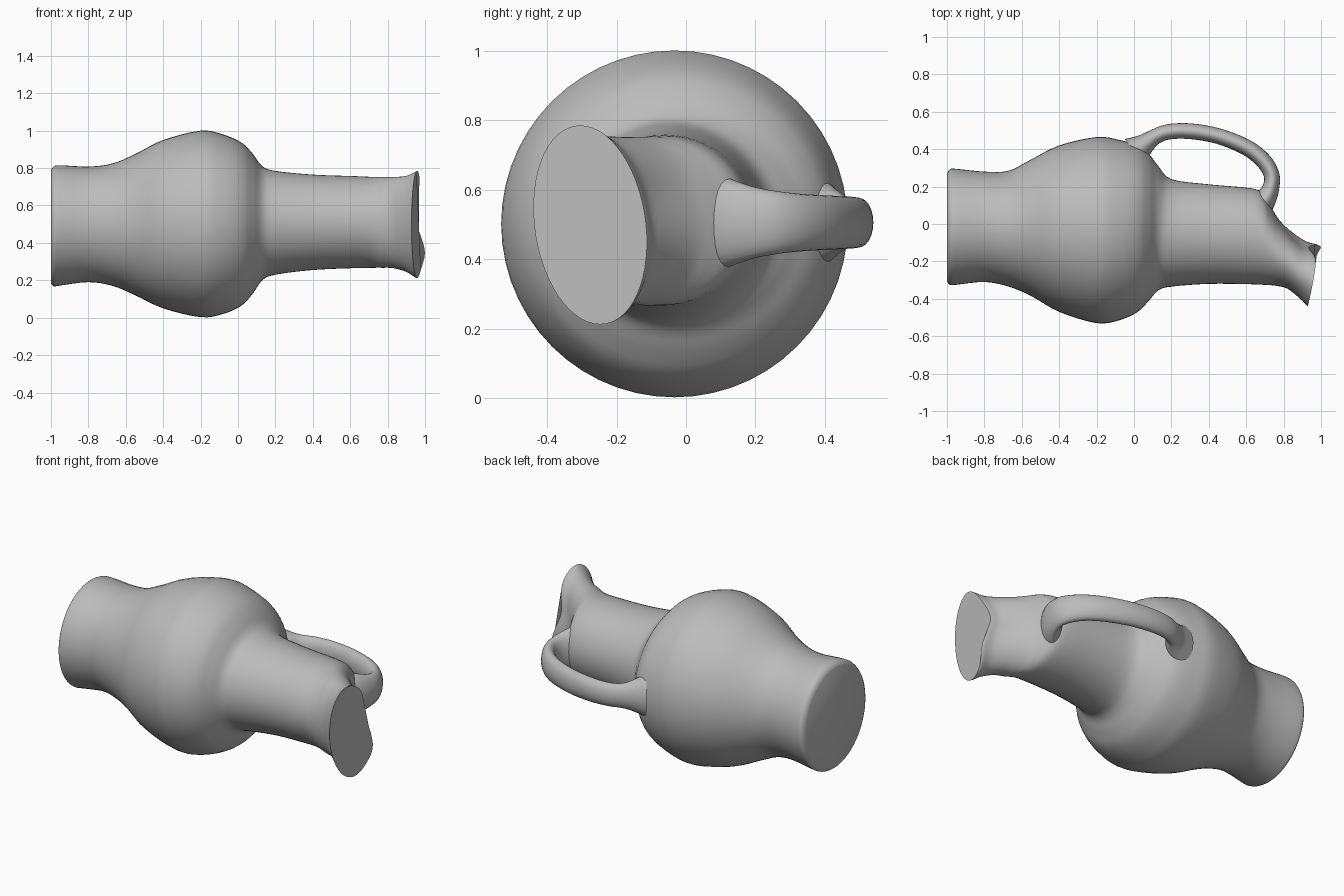
import bpy, bmesh, math
from mathutils import Vector

if "Cube" in bpy.data.objects:
    bpy.data.objects.remove(bpy.data.objects["Cube"])

clay = bpy.data.materials.new("grey clay")
clay.use_nodes = True
CLAY = (0.5, 0.5, 0.5, 1)
clay.diffuse_color = CLAY
clay.node_tree.nodes["Principled BSDF"].inputs["Base Color"].default_value = CLAY


def smooth_rows(rows, steps):
    """Catmull-Rom interpolation through rows of numbers."""
    rows = [Vector(r) for r in rows]
    out = []
    for i in range(len(rows) - 1):
        p0, p1 = rows[max(i - 1, 0)], rows[i]
        p2, p3 = rows[i + 1], rows[min(i + 2, len(rows) - 1)]
        for s in range(steps):
            t = s / steps
            out.append(0.5 * (2 * p1 + (p2 - p0) * t
                              + (2 * p0 - 5 * p1 + 4 * p2 - p3) * t * t
                              + (3 * p1 - p0 - 3 * p2 + p3) * t ** 3))
    return out + [rows[-1]]


def loft(name, rings, angle):
    """Skin a list of closed rings and cap both ends."""
    bm = bmesh.new()
    loops = [[bm.verts.new(p) for p in ring] for ring in rings]
    n = len(loops[0])
    for a, b in zip(loops, loops[1:]):
        for i in range(n):
            j = (i + 1) % n
            bm.faces.new((a[i], a[j], b[j], b[i]))
    bm.faces.new(loops[0])
    bm.faces.new(loops[-1])
    bmesh.ops.recalc_face_normals(bm, faces=bm.faces)
    mesh = bpy.data.meshes.new(name)
    bm.to_mesh(mesh)
    bm.free()
    obj = bpy.data.objects.new(name, mesh)
    bpy.context.collection.objects.link(obj)
    mesh.materials.append(clay)
    bpy.ops.object.select_all(action='DESELECT')
    obj.select_set(True)
    bpy.context.view_layer.objects.active = obj
    bpy.ops.object.shade_smooth_by_angle(angle=math.radians(angle))
    return obj


# Jug body lying on its side: x, front y, back y, bottom z, top z
body = [
    (-1.00, -.305, .270, .185, .790), (-.985, -.325, .292, .168, .808),
    (-.95, -.325, .295, .172, .815), (-.80, -.310, .280, .190, .808),
    (-.67, -.335, .285, .170, .825), (-.55, -.385, .345, .120, .875),
    (-.40, -.470, .420, .050, .950), (-.20, -.530, .465, .003, 1.00),
    (-.08, -.515, .450, .020, .980), (.02, -.470, .420, .065, .935),
    (.08, -.410, .375, .130, .875), (.13, -.355, .310, .200, .810),
    (.20, -.335, .240, .230, .785), (.40, -.320, .212, .255, .765),
    (.62, -.322, .192, .265, .757), (.69, -.325, .165, .266, .754),
    (.73, -.327, .100, .267, .752), (.77, -.332, .030, .267, .752),
    (.83, -.345, -.035, .265, .752), (.90, -.390, -.090, .245, .758),
    (.945, -.425, -.108, .217, .778), (.958, -.437, -.115, .212, .785),
]
SIDES = 56
rings = []
for x, y0, y1, z0, z1 in smooth_rows(body, 4):
    cy, cz, ry, rz = (y0 + y1) / 2, (z0 + z1) / 2, (y1 - y0) / 2, (z1 - z0) / 2
    spout = min(max((x - .75) / .2, 0), 1)          # 0 on the neck, 1 at the mouth
    ring = []
    for i in range(SIDES):
        a = math.tau * i / SIDES
        dy, dz = ry * math.cos(a), rz * math.sin(a)
        # slanted mouth, with a dip in the back rim above the lower lip
        back = max(math.cos(a), 0) ** .5
        dip = .055 * back * math.exp(-((dz - .07) / .11) ** 2)
        lip = .018 * back * math.exp(-((dz + .16) / .07) ** 2)
        dx = spout * (.19 * dy - dip + lip)
        ring.append((x + dx, cy + dy - .10 * spout * dz, cz + dz))
    rings.append(ring)
loft("jug_body", rings, 45)

# Strap handle on the back: x, y, half thickness, half width
strap = [
    (.00, .385, .085, .125), (.055, .425, .058, .095), (.105, .462, .043, .074),
    (.18, .492, .041, .070), (.30, .496, .042, .072), (.45, .470, .042, .075),
    (.60, .410, .043, .078), (.69, .340, .043, .082), (.735, .265, .042, .090),
    (.732, .195, .045, .103), (.70, .130, .060, .125), (.64, .060, .08, .15),
]
path = smooth_rows(strap, 4)
rings = []
for k, (x, y, thick, wide) in enumerate(path):
    p, q = path[max(k - 1, 0)], path[min(k + 1, len(path) - 1)]
    t = Vector((q[0] - p[0], q[1] - p[1], 0)).normalized()
    side = Vector((-t.y, t.x, 0))
    rings.append([Vector((x, y, .505)) + side * thick * math.cos(a)
                  + Vector((0, 0, wide * math.sin(a)))
                  for a in (math.tau * i / 24 for i in range(24))])
loft("handle", rings, 60)
